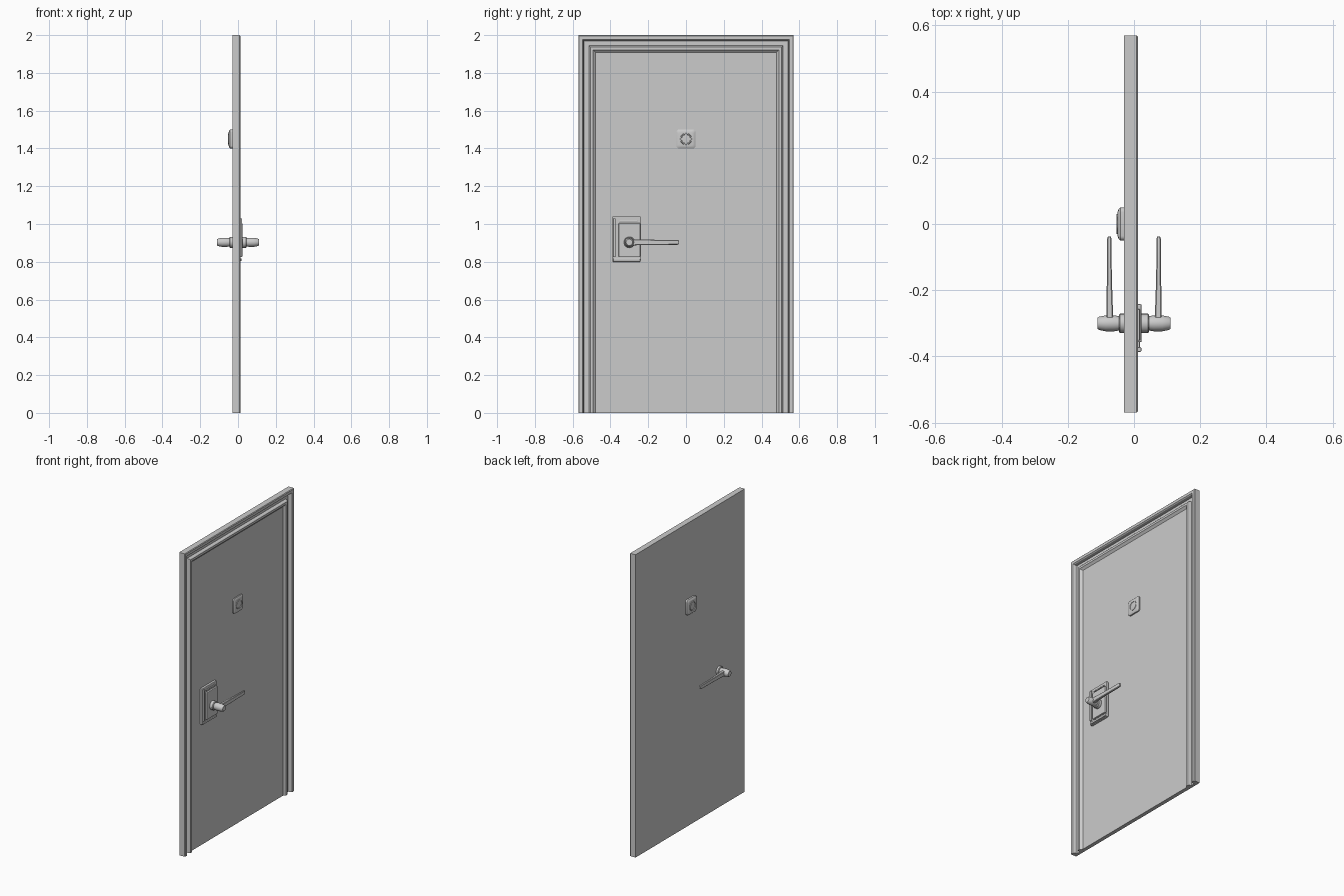
import bpy, bmesh, math

if "Cube" in bpy.data.objects:
    bpy.data.objects.remove(bpy.data.objects["Cube"])

FACE = -0.005   # room-side surface of the leaf
BACK = -0.03    # rear surface


def finish(name, bm, smooth=False, bevel=0):
    bmesh.ops.recalc_face_normals(bm, faces=bm.faces[:])
    me = bpy.data.meshes.new(name)
    bm.to_mesh(me)
    bm.free()
    ob = bpy.data.objects.new(name, me)
    bpy.context.collection.objects.link(ob)
    if bevel:
        m = ob.modifiers.new("bevel", 'BEVEL')
        m.width, m.segments = bevel, 2
    if smooth:
        bpy.ops.object.select_all(action='DESELECT')
        bpy.context.view_layer.objects.active = ob
        ob.select_set(True)
        bpy.ops.object.shade_smooth_by_angle(angle=math.radians(35))
    return ob


def loft(name, rings, smooth=False, caps=True):
    """Skin a list of equally long point rings."""
    bm = bmesh.new()
    loops = [[bm.verts.new(p) for p in r] for r in rings]
    n = len(loops[0])
    for a, b in zip(loops, loops[1:]):
        for i in range(n):
            j = (i + 1) % n
            bm.faces.new((a[i], a[j], b[j], b[i]))
    if caps:
        bm.faces.new(loops[0])
        bm.faces.new(loops[-1])
    return finish(name, bm, smooth)


def box(name, x, y, z, bevel=0):
    return_ring = lambda px: [(px, y[0], z[0]), (px, y[1], z[0]), (px, y[1], z[1]), (px, y[0], z[1])]
    ob = loft(name, [return_ring(x[0]), return_ring(x[1])])
    if bevel:
        m = ob.modifiers.new("bevel", 'BEVEL')
        m.width, m.segments = bevel, 2
    return ob


def circle(x, r, cy, cz, n=24):
    return [(x, cy + r * math.cos(2 * math.pi * i / n), cz + r * math.sin(2 * math.pi * i / n))
            for i in range(n)]


def rounded_square(x, half, r, cy, cz, seg=4):
    pts = []
    for k, (sy, sz) in enumerate([(1, 1), (-1, 1), (-1, -1), (1, -1)]):
        for i in range(seg + 1):
            a = math.pi / 2 * (k + i / seg)
            pts.append((x, cy + sy * (half - r) + r * math.cos(a),
                        cz + sz * (half - r) + r * math.sin(a)))
    return pts


# Door leaf
box("door_leaf", (BACK, FACE), (-0.5, 0.5), (0, 1.93))

# Frame: one moulding profile (distance from outer edge, x) run up, across and down
profile = [(0, BACK), (0, .008), (.004, .012), (.022, .012), (.027, .006), (.030, -.012),
           (.056, -.012), (.060, .004), (.064, .008), (.078, .008), (.084, .002),
           (.092, FACE), (.094, BACK)]
path = [lambda d: (-.57 + d, 0), lambda d: (-.57 + d, 2 - d),
        lambda d: (.57 - d, 2 - d), lambda d: (.57 - d, 0)]
loft("door_frame", [[(x, *f(d)) for d, x in profile] for f in path])

# Viewer on both faces, same stepped shape, thicker at the back
for side, base, s, depth in (("front", FACE, 1, .016), ("back", BACK, -1, .023)):
    steps = [(.050, .014, 0), (.050, .014, .5), (.045, .013, .72), (.036, .011, .85)]
    loft("viewer_plate_" + side,
         [rounded_square(base + s * depth * t, h, r, 0, 1.45) for h, r, t in steps], True)
    ring = [(.031, .8), (.030, 1), (.025, 1), (.021, .6)]
    loft("viewer_lens_" + side,
         [circle(base + s * depth * t, r, 0, 1.45) for r, t in ring], True)

# Lock plate on the room side: base, raised body, side strip and top and bottom ribs
box("lock_base", (FACE, .012), (-.39, -.24), (.80, 1.04), .004)
box("lock_body", (.008, .023), (-.357, -.242), (.825, 1.005), .004)
box("lock_side_strip", (.008, .022), (-.386, -.372), (.825, 1.03), .003)
box("lock_top_rib", (.008, .018), (-.352, -.257), (1.012, 1.022), .003)
box("lock_bottom_rib", (.008, .018), (-.386, -.242), (.804, .818), .003)

# Lever handles, mirrored either side of the leaf
HY, HZ = -.30, .903
for side, s in (("front", 1), ("back", -1)):
    rose = [(0, .029), (.042, .029), (.046, .026)]
    loft("handle_rose_" + side, [circle(s * x, r, HY, HZ) for x, r in rose], True)
    hub = [(.040, .021), (.060, .024), (.085, .024), (.105, .020), (.110, .017)]
    loft("handle_hub_" + side, [circle(s * x, r, HY, HZ) for x, r in hub], True)
    # tapered grip: y, inner x, outer x, half height
    grip = [(-.30, .062, .084, .017), (-.25, .064, .083, .015), (-.16, .067, .082, .0135),
            (-.045, .068, .081, .013), (-.038, .070, .079, .010)]
    rings = []
    for y, x0, x1, h in grip:
        c = .003
        section = [(x0, -h + c), (x0 + c, -h), (x1 - c, -h), (x1, -h + c),
                   (x1, h - c), (x1 - c, h), (x0 + c, h), (x0, h - c)]
        rings.append([(s * x, y, HZ + z) for x, z in section])
    loft("handle_lever_" + side, rings, True)
